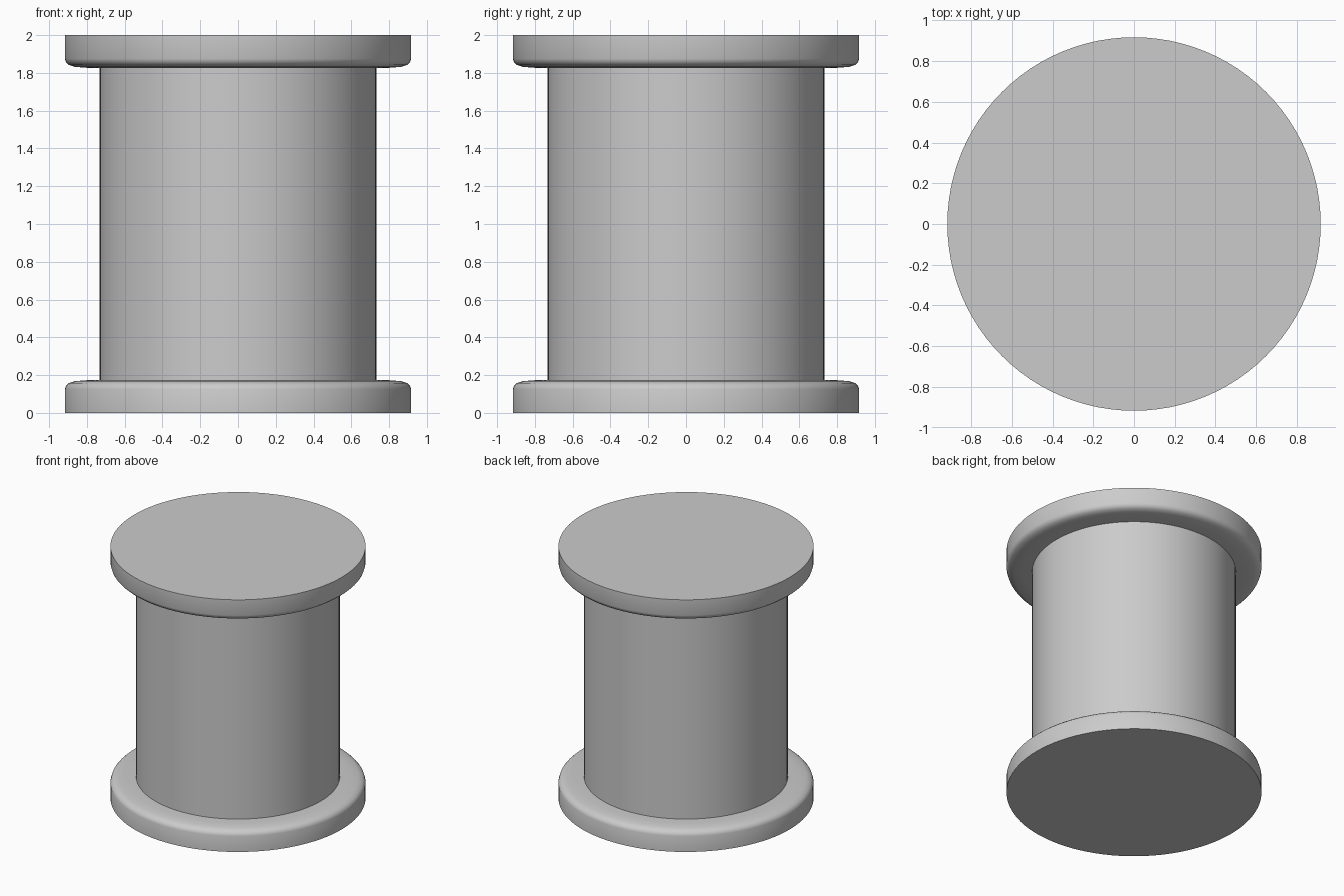
import bpy, bmesh
from math import cos, sin, tau, radians

if "Cube" in bpy.data.objects:
    bpy.data.objects.remove(bpy.data.objects["Cube"])

SEGMENTS = 96


def lathe(name, profile):
    """Revolve (radius, z) points around z; a zero radius closes to a point."""
    bm = bmesh.new()
    rings = []
    for r, z in profile:
        if r == 0:
            rings.append([bm.verts.new((0, 0, z))] * SEGMENTS)
        else:
            rings.append([bm.verts.new((r * cos(tau * i / SEGMENTS), r * sin(tau * i / SEGMENTS), z))
                          for i in range(SEGMENTS)])
    for a, b in zip(rings, rings[1:]):
        for i in range(SEGMENTS):
            j = (i + 1) % SEGMENTS
            bm.faces.new(dict.fromkeys((a[i], a[j], b[j], b[i])))
    bmesh.ops.recalc_face_normals(bm, faces=bm.faces)
    mesh = bpy.data.meshes.new(name)
    bm.to_mesh(mesh)
    bm.free()
    obj = bpy.data.objects.new(name, mesh)
    bpy.context.collection.objects.link(obj)
    bpy.ops.object.select_all(action='DESELECT')
    obj.select_set(True)
    bpy.context.view_layer.objects.active = obj
    bpy.ops.object.shade_smooth_by_angle(angle=radians(35))
    return obj


# Flange: flat disc outside, rounded shoulder towards the barrel
flange = [(0, 0), (0.917, 0), (0.917, 0.125), (0.911, 0.143), (0.895, 0.158),
          (0.865, 0.168), (0.80, 0.173), (0.733, 0.175), (0, 0.175)]
lathe("lower_flange", flange)
lathe("upper_flange", [(r, 2 - z) for r, z in flange])

# Straight barrel between the flanges
lathe("barrel", [(0, 0.175), (0.733, 0.175), (0.733, 1.825), (0, 1.825)])
